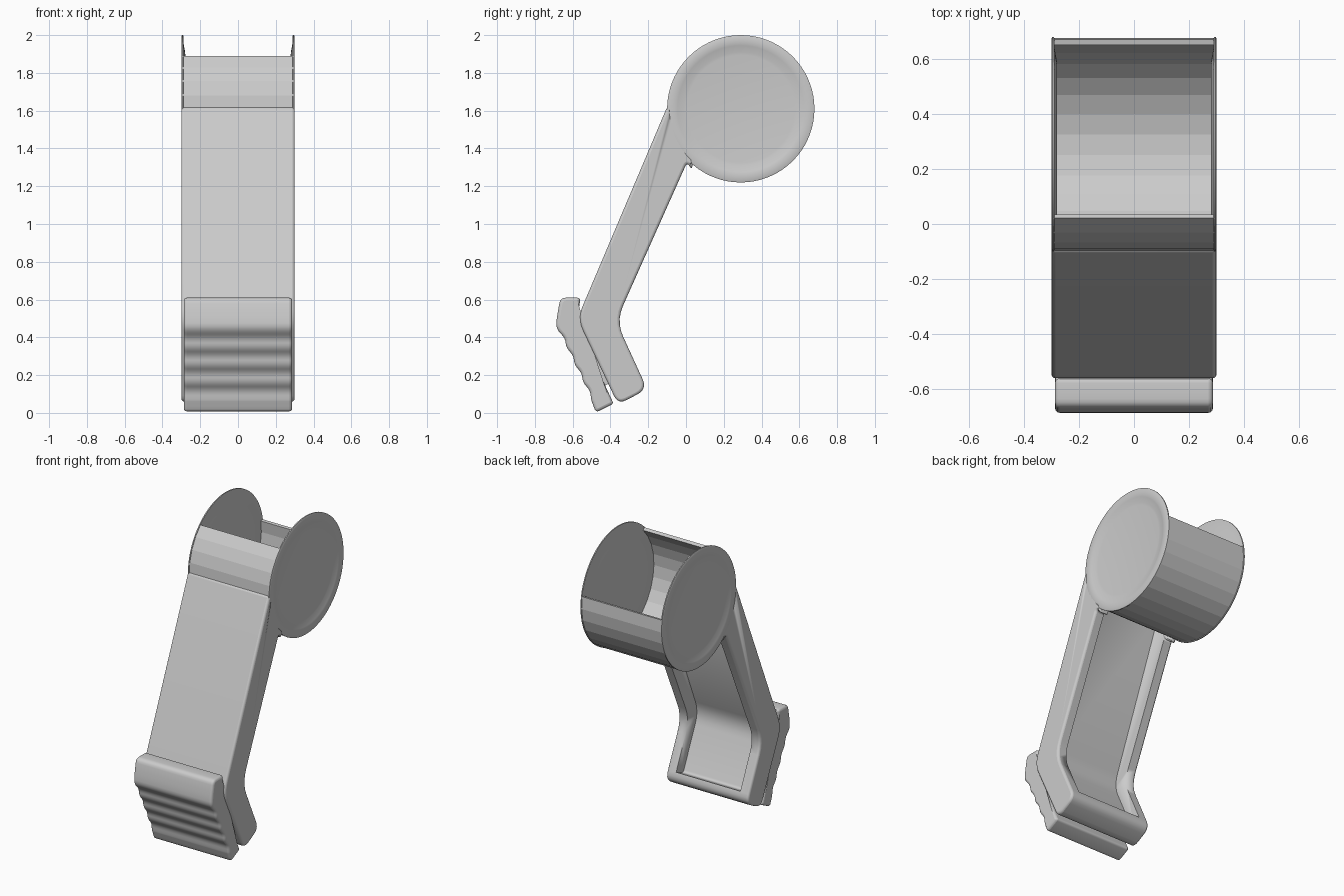
import bpy, bmesh, math
from mathutils import Vector

if "Cube" in bpy.data.objects:
    bpy.data.objects.remove(bpy.data.objects["Cube"])

CY, CZ = 0.29, 1.61          # centre of the round head


def make_object(name, bm, smooth=True):
    bmesh.ops.recalc_face_normals(bm, faces=bm.faces)
    mesh = bpy.data.meshes.new(name)
    bm.to_mesh(mesh)
    bm.free()
    ob = bpy.data.objects.new(name, mesh)
    bpy.context.collection.objects.link(ob)
    if smooth:
        bpy.ops.object.select_all(action='DESELECT')
        bpy.context.view_layer.objects.active = ob
        ob.select_set(True)
        bpy.ops.object.shade_smooth_by_angle(angle=math.radians(30))
    return ob


def rounded(points, steps=5):
    """Round profile corners; each point is (y, z, radius)."""
    out, n = [], len(points)
    for i, (y, z, r) in enumerate(points):
        p = Vector((y, z))
        if r == 0:
            out.append(p)
            continue
        a = Vector(points[i - 1][:2]) - p
        b = Vector(points[(i + 1) % n][:2]) - p
        a = p + a.normalized() * min(r, a.length * 0.45)
        b = p + b.normalized() * min(r, b.length * 0.45)
        for k in range(steps + 1):
            t = k / steps
            out.append(a * (1 - t) ** 2 + p * 2 * t * (1 - t) + b * t * t)
    return out


def extrude_profile(name, profile, half, smooth=True):
    """Extrude a (y, z) profile symmetrically across x."""
    bm = bmesh.new()
    face = bm.faces.new([bm.verts.new((-half, p[0], p[1])) for p in profile])
    new = bmesh.ops.extrude_face_region(bm, geom=[face])['geom']
    bmesh.ops.translate(bm, vec=(2 * half, 0, 0),
                        verts=[g for g in new if isinstance(g, bmesh.types.BMVert)])
    return make_object(name, bm, smooth)


def circle_points(radius, a0, a1, n):
    return [(CY + radius * math.cos(math.radians(a0 + (a1 - a0) * i / n)),
             CZ + radius * math.sin(math.radians(a0 + (a1 - a0) * i / n)))
            for i in range(n + 1)]


def bevel(ob, width, segments=3):
    m = ob.modifiers.new("edge_round", 'BEVEL')
    m.width, m.segments = width, segments
    m.limit_method, m.angle_limit = 'ANGLE', math.radians(50)
    m.use_clamp_overlap = False


def cut(ob, cutter):
    m = ob.modifiers.new("cut", 'BOOLEAN')
    m.operation, m.solver, m.object = 'DIFFERENCE', 'EXACT', cutter
    cutter.hide_render = True
    cutter.hide_set(True)


# Bent arm, hollow at the back and cut to fit round the head
arm = extrude_profile("arm", rounded([
    (-0.10, 1.62, 0), (0.10, 1.60, 0), (0.03, 1.29, 0), (0.005, 1.325, 0.02),
    (-0.37, 0.485, 0.09), (-0.205, 0.125, 0.06), (-0.36, 0.045, 0.05),
    (-0.575, 0.50, 0.07)]), 0.30)
bevel(arm, 0.014)
cut(arm, extrude_profile("arm_hollow_cutter", rounded([
    (-0.017, 1.586, 0), (-0.465, 0.50, 0.08), (-0.306, 0.153, 0.02),
    (-0.12, 0.234, 0), (-0.20, 0.50, 0), (0.20, 1.50, 0)]), 0.235))
cut(arm, extrude_profile("head_cutter", circle_points(0.378, 0, 360, 64)[:-1], 0.5))

# Faceted curved wall of the head, open at the top
extrude_profile("head_wall", circle_points(0.387, 134, 370, 20)
                + circle_points(0.367, 370, 134, 20), 0.291, smooth=False)

# Dished side discs: (x, radius) section turned about the head axis
section = [(0.288, 0.285), (0.290, 0.30), (0.297, 0.335), (0.300, 0.345),
           (0.300, 0.383), (0.297, 0.39), (0.290, 0.39), (0.288, 0.345),
           (0.280, 0.30), (0.279, 0.285)]
SEG = 72
for label, side in (("right", 1), ("left", -1)):
    bm = bmesh.new()
    rings = [[bm.verts.new((side * x, y, z))
              for y, z in circle_points(r, 0, 360, SEG)[:-1]] for x, r in section]
    for a, b in zip(rings, rings[1:]):
        for i in range(SEG):
            j = (i + 1) % SEG
            bm.faces.new((a[i], a[j], b[j], b[i]))
    bm.faces.new(rings[0])
    bm.faces.new(rings[-1])
    make_object(label + "_disc", bm)

# Ribbed thumb pad with a stepped, wavy front
front = [(-0.685, 0.50, 0.04), (-0.687, 0.445, 0.03)]
for i in range(4):
    y, z = -0.640 + 0.044 * i, 0.395 - 0.092 * i
    front += [(y, z, 0.025), (y + 0.006, z - 0.05, 0.025)]
pad = extrude_profile("thumb_pad", rounded(
    [(-0.558, 0.61, 0.02), (-0.665, 0.61, 0.03)] + front +
    [(-0.497, 0.055, 0.02), (-0.477, 0.002, 0.02), (-0.383, 0.048, 0.015),
     (-0.580, 0.475, 0.05)], 4), 0.287)
bevel(pad, 0.016)

# Inset block joining pad and arm
extrude_profile("pad_joint", [(-0.57, 0.42), (-0.44, 0.14),
                              (-0.41, 0.155), (-0.54, 0.435)], 0.25)
